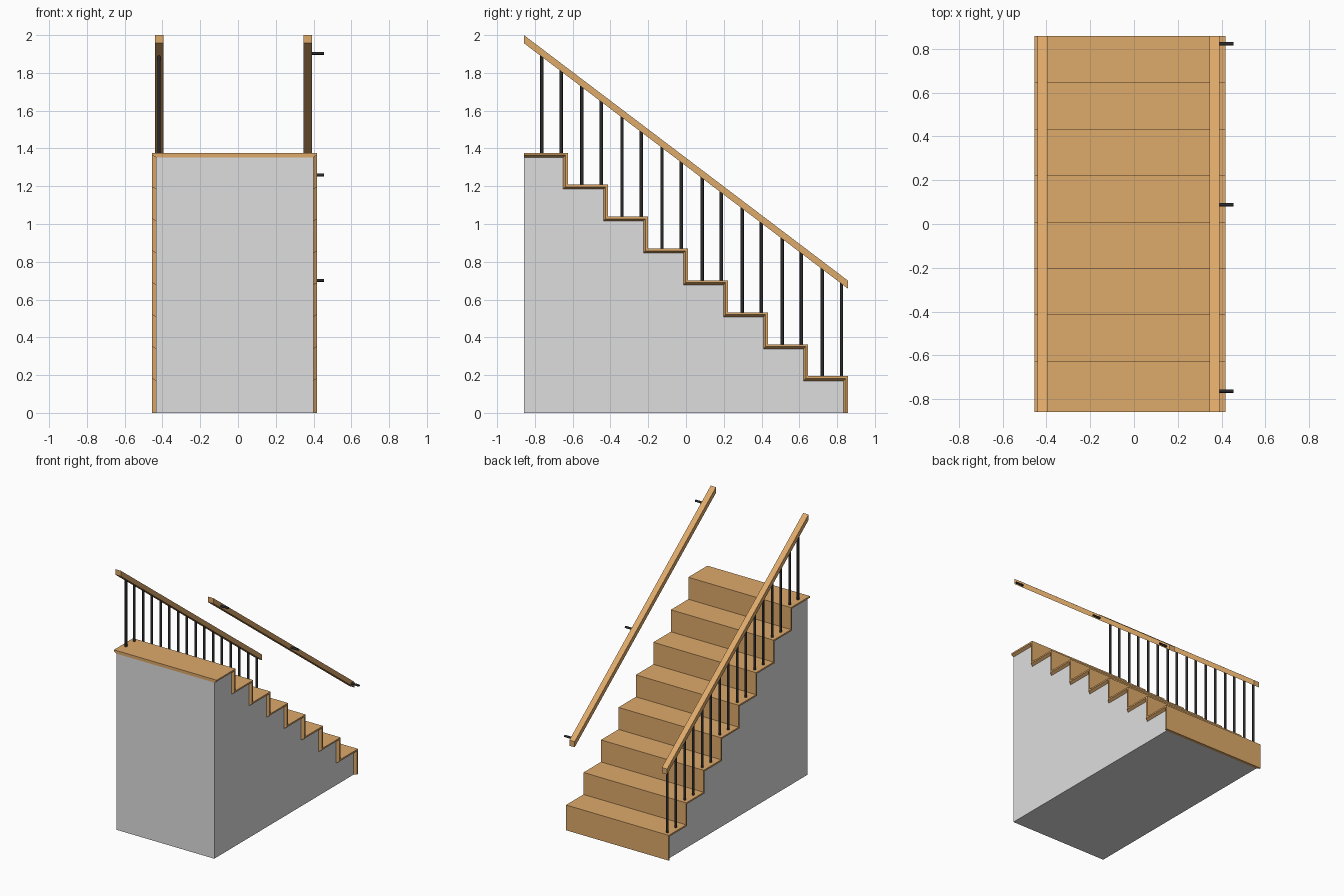
import bpy, bmesh, math
from mathutils import Matrix, Vector

if "Cube" in bpy.data.objects:
    bpy.data.objects.remove(bpy.data.objects["Cube"])

STEPS, RISE, GOING = 8, 0.169, 0.212
FRONT, BACK, FIRST = 0.858, -0.858, 0.194   # bottom nose, rear wall, first tread height
X0, X1, LIP = -0.454, 0.419, 0.02           # stair width and side overhang
THIN, THICK = 0.012, 0.024                  # board thickness at the lip and over the body


def material(name, r, g, b):
    m = bpy.data.materials.new(name)
    m.diffuse_color = (r, g, b, 1)
    m.use_nodes = True
    m.node_tree.nodes["Principled BSDF"].inputs["Base Color"].default_value = m.diffuse_color
    return m


wood = material("oak wood", 0.73, 0.40, 0.145)
grey = material("light grey", 0.73, 0.73, 0.73)
black = material("black metal", 0.023, 0.023, 0.025)


def finish(name, bm, mat):
    bmesh.ops.recalc_face_normals(bm, faces=bm.faces[:])
    me = bpy.data.meshes.new(name)
    bm.to_mesh(me)
    bm.free()
    me.materials.append(mat)
    ob = bpy.data.objects.new(name, me)
    bpy.context.collection.objects.link(ob)
    return ob


def prism(name, profile, xa, xb, mat):
    """Extrude a (y, z) profile from xa to xb."""
    bm = bmesh.new()
    face = bm.faces.new([bm.verts.new((xa, y, z)) for y, z in profile])
    out = bmesh.ops.extrude_face_region(bm, geom=[face])
    moved = [v for v in out["geom"] if isinstance(v, bmesh.types.BMVert)]
    bmesh.ops.translate(bm, verts=moved, vec=(xb - xa, 0, 0))
    return finish(name, bm, mat)


def rod(name, a, b, radius, mat, capped):
    a, b = Vector(a), Vector(b)
    bm = bmesh.new()
    rot = (b - a).to_track_quat('Z', 'Y').to_matrix().to_4x4()
    bmesh.ops.create_cone(bm, cap_ends=capped, segments=12, radius1=radius, radius2=radius,
                          depth=(b - a).length, matrix=Matrix.Translation((a + b) / 2) @ rot)
    ob = finish(name, bm, mat)
    for p in ob.data.polygons:
        p.use_smooth = len(p.vertices) == 4
    return ob


def stair_line(t):
    """Stepped line of risers and treads, moved inward by t."""
    pts = [(FRONT - t, 0)]
    for i in range(STEPS):
        z = FIRST + i * RISE - t
        pts.append((FRONT - i * GOING - t, z))
        pts.append((FRONT - (i + 1) * GOING - t if i < STEPS - 1 else BACK, z))
    return pts


# Solid body under the steps
prism("stair_body", stair_line(THICK) + [(BACK, 0)], X0 + LIP, X1 - LIP, grey)

# Folded wooden treads and risers, with undercut side lips
bm = bmesh.new()
outer = stair_line(0)
rings = []
for x, t in ((X0, THIN), (X0 + LIP, THICK), (X1 - LIP, THICK), (X1, THIN)):
    rings.append([bm.verts.new((x, y, z)) for y, z in outer + stair_line(t)[::-1]])
n = len(rings[0])
for a, b in zip(rings, rings[1:]):
    for i in range(n):
        j = (i + 1) % n
        bm.faces.new((a[i], a[j], b[j], b[i]))
for r in (rings[0], rings[-1]):
    for i in range(n // 2 - 1):
        bm.faces.new((r[i], r[i + 1], r[n - 2 - i], r[n - 1 - i]))
finish("treads_and_risers", bm, wood)

# Sloping handrails
RAIL_H, SLOPE = 0.043, (2.0 - 0.70) / (FRONT - BACK)


def rail_top(y):
    return 2.0 - (y - BACK) * SLOPE


rail = [(BACK, 2.0), (FRONT, 0.70), (FRONT, 0.70 - RAIL_H), (BACK, 2.0 - RAIL_H)]
for name, xc in (("left_handrail", -0.418), ("right_wall_handrail", 0.368)):
    prism(name, rail, xc - 0.0225, xc + 0.0225, wood)

# Two balusters per tread under the left rail
for i in range(STEPS):
    for k, back in enumerate((0.035, 0.137)):
        y = FRONT - i * GOING - back
        rod(f"baluster_{i * 2 + k + 1}", (-0.418, y, FIRST + i * RISE - 0.005),
            (-0.418, y, rail_top(y) - RAIL_H + 0.01), 0.009, black, True)

# Wall brackets on the right rail
for k, y in enumerate((-0.763, 0.088, 0.823)):
    z = rail_top(y) - RAIL_H / 2 - 0.003
    rod(f"wall_bracket_{k + 1}", (0.385, y, z), (0.454, y, z), 0.008, black, False)
